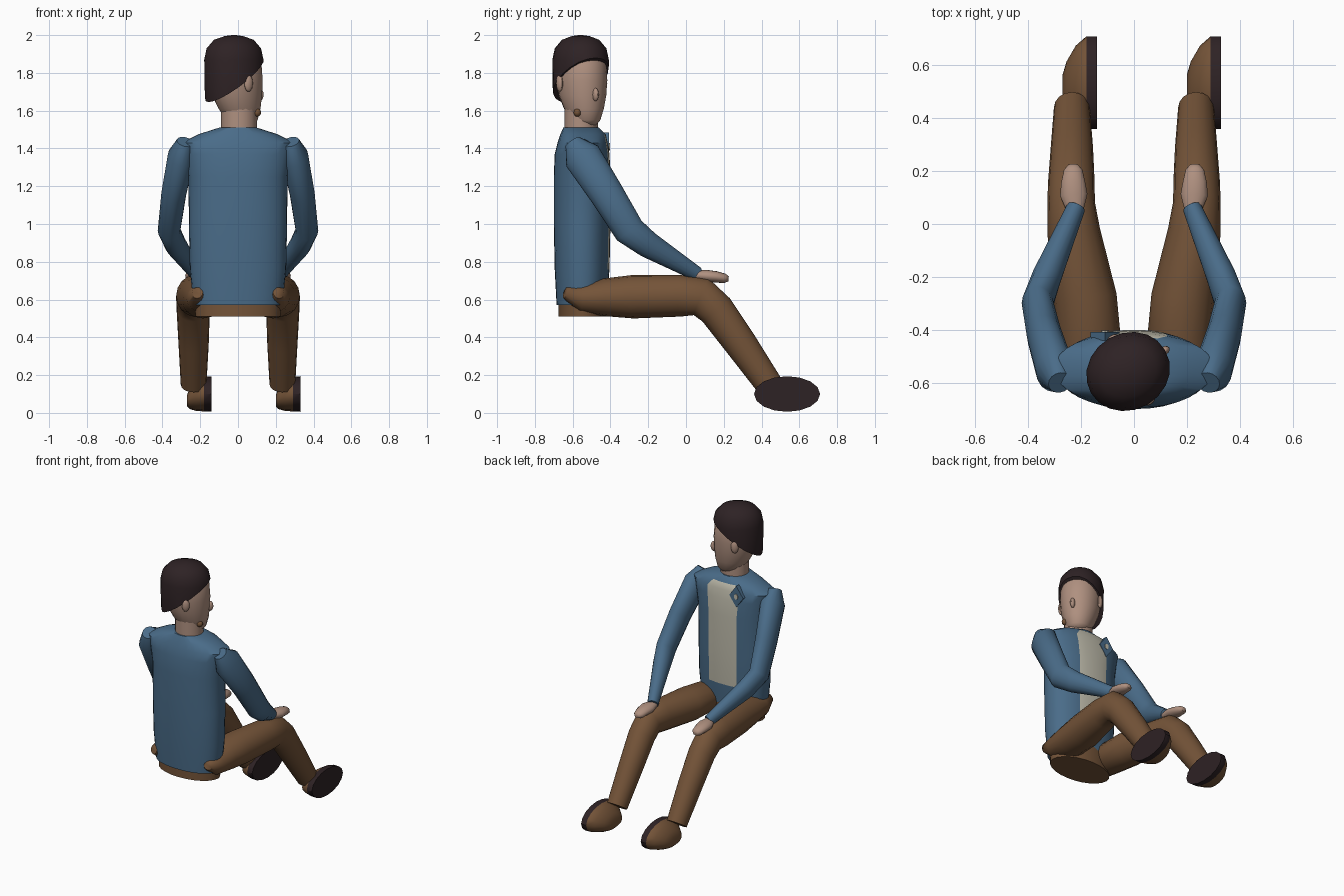
import bpy, bmesh
from math import sin, cos, pi, radians, copysign
from mathutils import Vector, Matrix

cube = bpy.data.objects.get("Cube")
if cube:
    bpy.data.objects.remove(cube, do_unlink=True)


def material(name, rgb):
    m = bpy.data.materials.new(name)
    m.use_nodes = True
    m.diffuse_color = (*rgb, 1)
    m.node_tree.nodes["Principled BSDF"].inputs["Base Color"].default_value = (*rgb, 1)
    return m


BLUE = material("jacket_blue", (0.068, 0.15, 0.25))
BROWN = material("trouser_brown", (0.175, 0.088, 0.04))
SKIN = material("skin", (0.43, 0.28, 0.215))
DARK = material("dark_hair", (0.027, 0.016, 0.018))
CREAM = material("shirt_cream", (0.52, 0.5, 0.41))

X, Y, Z = Vector((1, 0, 0)), Vector((0, 1, 0)), Vector((0, 0, 1))


def finish(name, bm, mats, rule=None, angle=40):
    """Turn a bmesh into a smooth shaded object, colouring faces by rule."""
    bmesh.ops.recalc_face_normals(bm, faces=bm.faces)
    bm.normal_update()
    if rule:
        for f in bm.faces:
            f.material_index = rule(f.calc_center_median(), f.normal)
    me = bpy.data.meshes.new(name)
    bm.to_mesh(me)
    bm.free()
    ob = bpy.data.objects.new(name, me)
    bpy.context.collection.objects.link(ob)
    for m in mats:
        me.materials.append(m)
    bpy.ops.object.select_all(action='DESELECT')
    ob.select_set(True)
    bpy.context.view_layer.objects.active = ob
    bpy.ops.object.shade_smooth_by_angle(angle=radians(angle))
    return ob


def loft(rings, n=16, power=1.0):
    """Skin a row of ellipses, each given as centre, half axis u, half axis v."""
    def bend(c):
        return copysign(abs(c) ** power, c)
    bm = bmesh.new()
    rows = []
    for c, u, v in rings:
        angles = [2 * pi * i / n for i in range(n)]
        rows.append([bm.verts.new(Vector(c) + u * bend(cos(a)) + v * bend(sin(a)))
                     for a in angles])
    for low, high in zip(rows, rows[1:]):
        for i in range(n):
            j = (i + 1) % n
            bm.faces.new((low[i], low[j], high[j], high[i]))
    bm.faces.new(rows[0])
    bm.faces.new(rows[-1])
    return bm


def limb(path, side):
    """Rings square to a path of (x, y, z, half width, half depth)."""
    pts = [Vector((p[0] * side, p[1], p[2])) for p in path]
    rings = []
    for i, p in enumerate(pts):
        t = (pts[min(i + 1, len(pts) - 1)] - pts[max(i - 1, 0)]).normalized()
        s = (X - t * t.x).normalized()
        rings.append((p, s * path[i][3], t.cross(s) * path[i][4]))
    return loft(rings)


def ball(name, place, size, mat, turn=0, n=12):
    bm = bmesh.new()
    bmesh.ops.create_uvsphere(bm, u_segments=n, v_segments=8, radius=1)
    bm.transform(Matrix.Translation(place) @ Matrix.Rotation(turn, 4, 'Z')
                 @ Matrix.Diagonal((*size, 1)))
    return finish(name, bm, [mat])


# Jacket body, with the shirt panel on its front faces
body = [(0.57, 0.235, -0.685, -0.42), (0.76, 0.255, -0.695, -0.405),
        (1.0, 0.26, -0.70, -0.40), (1.25, 0.262, -0.70, -0.40),
        (1.37, 0.285, -0.695, -0.405), (1.43, 0.30, -0.68, -0.415),
        (1.475, 0.21, -0.665, -0.425), (1.51, 0.10, -0.65, -0.46)]
bm = loft([((0, (b + f) / 2, z), X * w, Y * (f - b) / 2) for z, w, b, f in body], 32, 0.9)
finish("jacket", bm, [BLUE, CREAM],
       lambda c, n: int(n.y > 0.3 and abs(c.x) < 0.1 and 0.76 < c.z < 1.475))

# Collar flap and its pin
bm = loft([((-0.11, y, 1.41), X * 0.055, Z * 0.075) for y in (-0.44, -0.408)], 4)
finish("collar_flap", bm, [BLUE])
bm = loft([((-0.11, y, 1.41), X * 0.015, Z * 0.02) for y in (-0.42, -0.403)], 8)
finish("collar_pin", bm, [CREAM])

# Seat of the trousers
bm = loft([((0, -0.545, z), X * w, Y * 0.13) for z, w in ((0.51, 0.225), (0.68, 0.235))], 24)
finish("trouser_seat", bm, [BROWN])

ARM = [(0.28, -0.60, 1.435, 0.045, 0.045), (0.30, -0.55, 1.36, 0.072, 0.10),
       (0.34, -0.42, 1.16, 0.066, 0.09), (0.365, -0.30, 0.965, 0.06, 0.083),
       (0.33, -0.20, 0.89, 0.056, 0.07), (0.22, 0.06, 0.735, 0.036, 0.038)]
HAND = [(0.222, 0.045, 0.73, 0.03, 0.025), (0.228, 0.11, 0.725, 0.052, 0.032),
        (0.23, 0.16, 0.72, 0.045, 0.03), (0.23, 0.205, 0.712, 0.035, 0.025),
        (0.23, 0.225, 0.71, 0.018, 0.014)]
LEG = [(0.215, -0.64, 0.635, 0.03, 0.03), (0.19, -0.56, 0.61, 0.085, 0.075),
       (0.17, -0.43, 0.612, 0.12, 0.10), (0.185, -0.28, 0.615, 0.12, 0.115),
       (0.228, -0.03, 0.62, 0.1, 0.11), (0.238, 0.08, 0.615, 0.09, 0.105),
       (0.237, 0.16, 0.545, 0.088, 0.095), (0.235, 0.29, 0.365, 0.08, 0.086),
       (0.235, 0.44, 0.15, 0.068, 0.072)]
# Shoe rings across x: offset, y centre, z centre, half length, half height
SHOE = [(0.33, 0.535, 0.1, 0.175, 0.094), (0.29, 0.535, 0.1, 0.175, 0.092),
        (0.25, 0.53, 0.09, 0.145, 0.08), (0.215, 0.515, 0.075, 0.1, 0.055),
        (0.2, 0.50, 0.065, 0.065, 0.03)]

for side, word in ((1, "left"), (-1, "right")):
    finish(word + "_sleeve", limb(ARM, side), [BLUE])
    finish(word + "_hand", limb(HAND, side), [SKIN], angle=60)
    finish(word + "_trouser_leg", limb(LEG, side), [BROWN], angle=60)
    # Both shoes are rolled the same way, soles towards +x
    shift = 0 if side > 0 else -0.47
    edge = 0.289 + shift
    bm = loft([((x + shift, y, z), Y * a, Z * b) for x, y, z, a, b in SHOE])
    finish(word + "_shoe", bm, [BROWN, DARK], lambda c, n: int(c.x > edge))

# Head, turned to the side
TURN = radians(30)
F = Vector((cos(TURN), sin(TURN), 0))
S = Vector((-sin(TURN), cos(TURN), 0))
HEAD = Vector((-0.022, -0.558, 0))


def head_rings(rows):
    return [(HEAD + F * off + Z * z, F * a, S * b) for z, off, a, b in rows]


bm = loft([((0.005, -0.555, z), X * 0.095, Y * 0.088) for z in (1.45, 1.68)])
finish("neck", bm, [SKIN])
bm = loft(head_rings([(1.525, 0.065, 0.05, 0.05), (1.55, 0.05, 0.085, 0.078),
                      (1.61, 0.035, 0.115, 0.102), (1.68, 0.02, 0.137, 0.122),
                      (1.76, 0.012, 0.148, 0.131), (1.85, 0.005, 0.148, 0.13),
                      (1.93, 0, 0.11, 0.1)]), 20)
finish("face", bm, [SKIN], angle=60)
ball("nose", HEAD + F * 0.158 + Z * 1.685, (0.022, 0.016, 0.035), SKIN, TURN)
for k, word in ((1, "left"), (-1, "right")):
    ball(word + "_ear", HEAD + S * 0.135 * k + F * 0.012 + Z * 1.745,
         (0.025, 0.016, 0.045), SKIN, TURN)
ball("chin_mark", Vector((0.1, -0.575, 1.59)), (0.022, 0.02, 0.022), BROWN)

# Hair cap, cut along a hairline that rises to the forehead
bm = loft(head_rings([(1.58, -0.02, 0.12, 0.11), (1.66, -0.008, 0.15, 0.134),
                      (1.72, 0, 0.161, 0.143), (1.87, 0, 0.163, 0.145),
                      (1.93, 0, 0.15, 0.132), (1.975, 0, 0.11, 0.095),
                      (1.995, 0, 0.05, 0.045), (2.0, 0, 0.01, 0.01)]), 20)
cut = bmesh.ops.bisect_plane(bm, geom=bm.verts[:] + bm.edges[:] + bm.faces[:],
                             plane_co=HEAD + Z * 1.76, plane_no=Z - F * 0.74,
                             clear_inner=True)
bmesh.ops.contextual_create(bm, geom=[e for e in cut["geom_cut"]
                                      if isinstance(e, bmesh.types.BMEdge)])
finish("hair", bm, [DARK], angle=50)
